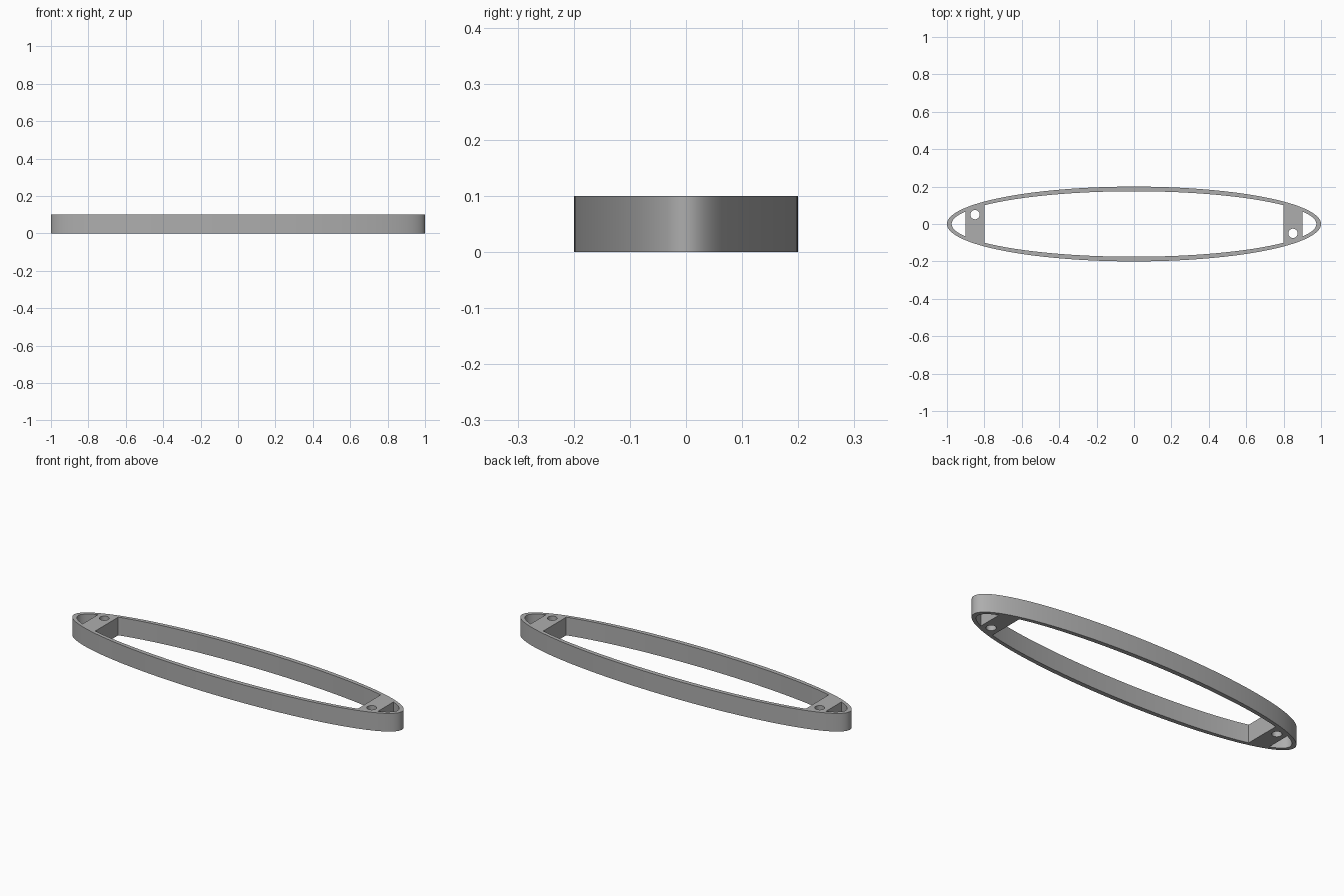
import bpy, bmesh, math

cube = bpy.data.objects.get("Cube")
if cube:
    bpy.data.objects.remove(cube, do_unlink=True)

LENGTH, WIDTH, HEIGHT, WALL = 1.0, 0.2, 0.1, 0.025   # outer half axes, height, wall
IN_X, IN_Y = LENGTH - WALL, WIDTH - WALL
BRIDGE_IN, BRIDGE_OUT = 0.8, 0.9                      # bridge extent along x
HOLE_X, HOLE_Y, HOLE_R = 0.85, 0.05, 0.025


def arc(rx, ry, start, end, steps, cx=0, cy=0):
    """Points along part of an ellipse, both ends included."""
    angles = [start + (end - start) * i / steps for i in range(steps + 1)]
    return [(cx + rx * math.cos(a), cy + ry * math.sin(a)) for a in angles]


def ellipse(rx, ry, steps, cx=0, cy=0):
    return arc(rx, ry, 0, math.tau, steps, cx, cy)[:-1]


def turned(points):
    """Half turn about the centre."""
    return [(-x, -y) for x, y in points]


# Openings: long middle window, pointed end pocket, screw hole
mid = math.acos(BRIDGE_IN / IN_X)
tip = math.acos(BRIDGE_OUT / IN_X)
upper_side = arc(IN_X, IN_Y, mid, math.pi - mid, 64)
window = upper_side + turned(upper_side)
pocket = arc(IN_X, IN_Y, -tip, tip, 28)
hole = ellipse(HOLE_R, HOLE_R, 32, HOLE_X, -HOLE_Y)
loops = [ellipse(LENGTH, WIDTH, 160), window,
         pocket, turned(pocket), hole, turned(hole)]

# Filled, extruded profile
curve = bpy.data.curves.new("frame_profile", "CURVE")
curve.dimensions = "2D"
curve.fill_mode = "BOTH"
curve.extrude = HEIGHT / 2
for loop in loops:
    spline = curve.splines.new("POLY")
    spline.points.add(len(loop) - 1)
    for point, (x, y) in zip(spline.points, loop):
        point.co = (x, y, 0, 1)
    spline.use_cyclic_u = True
profile = bpy.data.objects.new("frame_profile", curve)
bpy.context.collection.objects.link(profile)
bpy.context.view_layer.update()
mesh = bpy.data.meshes.new_from_object(
    profile.evaluated_get(bpy.context.evaluated_depsgraph_get()))
bpy.data.objects.remove(profile, do_unlink=True)

# Weld into one solid standing on the ground
bm = bmesh.new()
bm.from_mesh(mesh)
bmesh.ops.remove_doubles(bm, verts=bm.verts, dist=1e-5)
bmesh.ops.recalc_face_normals(bm, faces=bm.faces)
bmesh.ops.translate(bm, verts=bm.verts, vec=(0, 0, HEIGHT / 2))
bm.to_mesh(mesh)
bm.free()

# Material
grey = bpy.data.materials.new("mid_grey")
grey.use_nodes = True
colour = (0.42, 0.42, 0.42, 1)
grey.diffuse_color = colour
grey.node_tree.nodes["Principled BSDF"].inputs["Base Color"].default_value = colour
mesh.materials.clear()
mesh.materials.append(grey)

frame = bpy.data.objects.new("oval_frame", mesh)
bpy.context.collection.objects.link(frame)
bpy.ops.object.select_all(action="DESELECT")
frame.select_set(True)
bpy.context.view_layer.objects.active = frame
bpy.ops.object.shade_smooth_by_angle(angle=math.radians(30))
